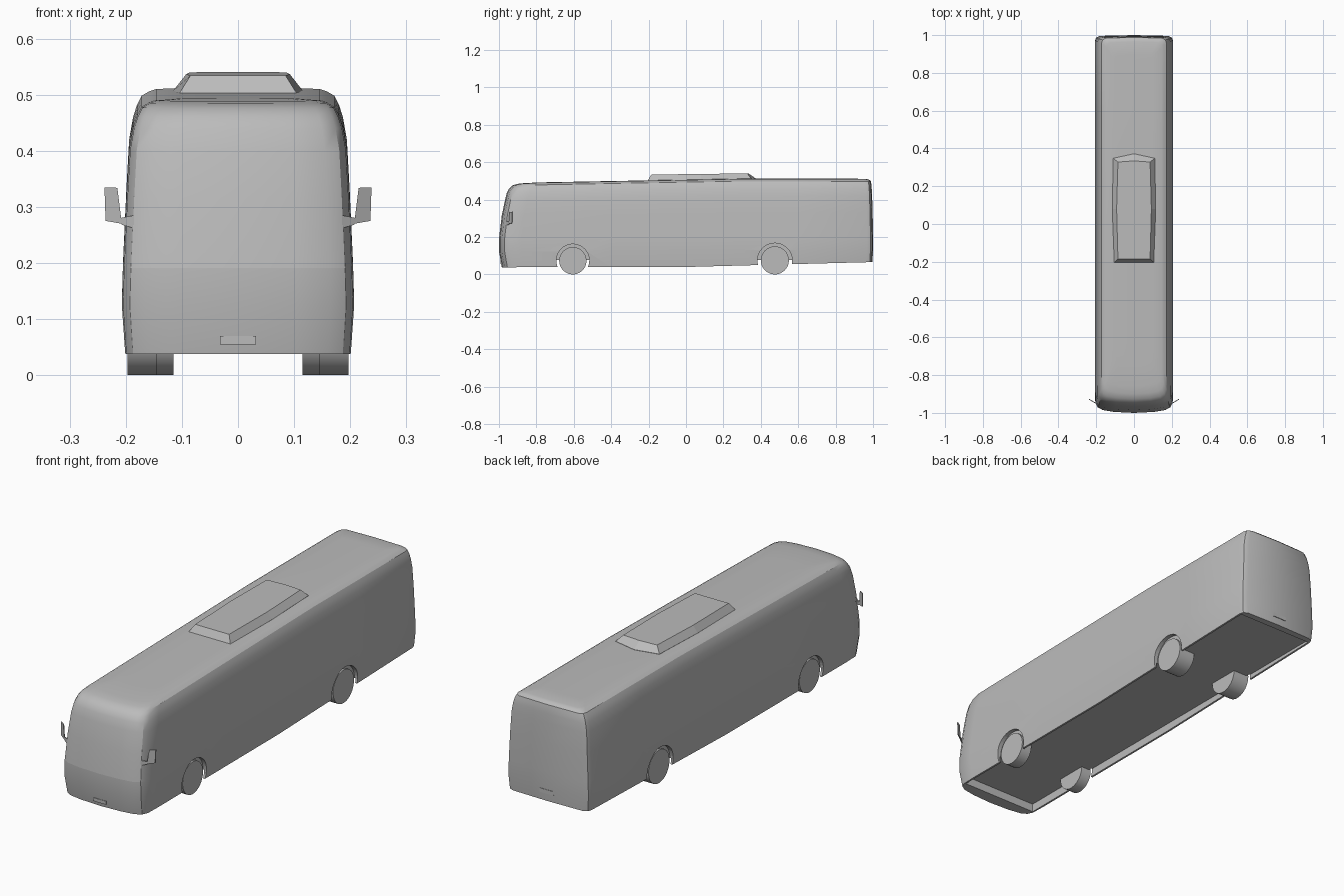
import bpy
import bmesh
import math
from mathutils import Matrix, Vector

default_cube = bpy.data.objects.get("Cube")
if default_cube:
    bpy.data.objects.remove(default_cube, do_unlink=True)

# One plain paint for the whole coach
paint = bpy.data.materials.new("plain_grey")
paint.use_nodes = True
GREY = (0.5, 0.5, 0.5, 1.0)
paint.diffuse_color = GREY
paint.node_tree.nodes["Principled BSDF"].inputs["Base Color"].default_value = GREY


def finish(name, bm):
    """Turn a bmesh into a named, painted object."""
    bmesh.ops.recalc_face_normals(bm, faces=bm.faces)
    mesh = bpy.data.meshes.new(name)
    bm.to_mesh(mesh)
    bm.free()
    mesh.materials.append(paint)
    obj = bpy.data.objects.new(name, mesh)
    bpy.context.collection.objects.link(obj)
    return obj


def smooth(obj, degrees):
    bpy.ops.object.select_all(action="DESELECT")
    obj.select_set(True)
    bpy.context.view_layer.objects.active = obj
    bpy.ops.object.shade_smooth_by_angle(angle=math.radians(degrees))


def box(name, low, high):
    bm = bmesh.new()
    low, high = Vector(low), Vector(high)
    place = Matrix.Translation((low + high) / 2) @ Matrix.Diagonal((*(high - low), 1))
    bmesh.ops.create_cube(bm, size=1, matrix=place)
    return finish(name, bm)


def disc(name, side, inner, outer, y, z, radius):
    """Cylinder lying along x between two distances from the middle."""
    bm = bmesh.new()
    place = Matrix.Translation((side * (inner + outer) / 2, y, z))
    place = place @ Matrix.Rotation(math.pi / 2, 4, "Y")
    bmesh.ops.create_cone(bm, cap_ends=True, segments=40, radius1=radius,
                          radius2=radius, depth=outer - inner, matrix=place)
    return finish(name, bm)


def loft(rings):
    """Skin through rings of equal length, open at both ends."""
    bm = bmesh.new()
    skins = [[bm.verts.new(p) for p in ring] for ring in rings]
    count = len(skins[0])
    for below, above in zip(skins, skins[1:]):
        for i in range(count):
            j = (i + 1) % count
            bm.faces.new((below[i], below[j], above[j], above[i]))
    return bm, skins


def mirrored(half):
    """Complete a half outline whose first and last points lie on x = 0."""
    return half + [(-x, y, z) for x, y, z in reversed(half[1:-1])]


def cap_strips(bm, ring):
    """Fill a mirrored ring with strips running across the vehicle."""
    n = len(ring)
    for i in range(n // 2):
        corners = [ring[i], ring[i + 1], ring[-i - 1], ring[-i % n]]
        bm.faces.new(list(dict.fromkeys(corners)))


# Body shell: height, half width, front end, rear end of each level
levels = [
    (0.04, 0.201, -0.985, 0.997),
    (0.13, 0.207, -1.0, 1.0),
    (0.2, 0.205, -1.0, 1.0),
    (0.33, 0.199, -0.985, 0.998),
    (0.42, 0.194, -0.967, 0.995),
    (0.46, 0.187, -0.957, 0.993),
    (0.482, 0.18, -0.945, 0.991),
    (0.498, 0.172, -0.927, 0.988),
    (0.506, 0.158, -0.9, 0.98),
    (0.51, 0.146, -0.86, 0.965),
    (0.512, 0.1, -0.75, 0.9),
]
nose = [(0, 0), (0.5, 0.005), (0.8, 0.015), (0.93, 0.03), (0.99, 0.055), (1, 0.12)]
tail = [(1, 0.032), (0.97, 0.014), (0.87, 0.004), (0, 0)]


def level_ring(z, width, front, rear):
    plan = [(width * s, front + d) for s, d in nose]
    plan += [(width, y) for y in (-0.4, 0, 0.3, 0.6)]
    plan += [(width * s, rear - d) for s, d in tail]
    half = []
    for x, y in plan:
        height = z * (1 + 0.036 * min(0, y - 0.3))   # roof falls gently to the front
        if z < 0.05:
            height += 0.026 * max(0, y)              # skirt rises to the rear
        half.append((x, y, height))
    return mirrored(half)


bm, skins = loft([level_ring(*level) for level in levels])
cap_strips(bm, skins[0])
cap_strips(bm, skins[-1])
# Crease under the windscreen
sill = set(skins[2])
for edge in bm.edges:
    if all(v in sill and v.co.y < -0.94 for v in edge.verts):
        edge.smooth = False
body = finish("body", bm)

# Underside recess and wheel arches cut from the shell, leaving thin skirts
FRONT_AXLE, REAR_AXLE = -0.605, 0.475
cutters = [box("underside_cutter", (-0.192, -0.925, -0.1), (0.192, 0.965, 0.076))]
for side in (-1, 1):
    for axle, radius in ((FRONT_AXLE, 0.088), (REAR_AXLE, 0.093)):
        cutters.append(disc("arch_cutter", side, 0.187, 0.3, axle, 0.074, radius))
bpy.context.view_layer.objects.active = body
for cutter in cutters:
    cut = body.modifiers.new("cut", "BOOLEAN")
    cut.operation = "DIFFERENCE"
    cut.solver = "EXACT"
    cut.object = cutter
    bpy.ops.object.modifier_apply(modifier=cut.name)
    bpy.data.objects.remove(cutter, do_unlink=True)
smooth(body, 32)

# Wheels: single at the front, wide pair at the rear
for side, label in ((1, "left"), (-1, "right")):
    smooth(disc("front_wheel_" + label, side, 0.145, 0.197, FRONT_AXLE, 0.073, 0.073), 30)
    smooth(disc("rear_wheel_" + label, side, 0.115, 0.197, REAR_AXLE, 0.075, 0.075), 30)

# Roof unit with sloping sides and a pointed rear edge
base = [(0, -0.205), (0.105, -0.205), (0.115, 0.08), (0.11, 0.348), (0, 0.372)]
crown = [(0, -0.185), (0.085, -0.185), (0.092, 0.08), (0.085, 0.328), (0, 0.334)]
bm, skins = loft([
    mirrored([(x, y, 0.49) for x, y in base]),
    mirrored([(x, y, 0.506 + 0.02 * y) for x, y in base]),
    mirrored([(x, y, 0.536 + 0.012 * y) for x, y in crown]),
])
cap_strips(bm, skins[0])
cap_strips(bm, skins[-1])
finish("roof_unit", bm)


def swept_plate(name, outline, side):
    """Thin plate outlined in x and z, angled back towards its outer end."""
    bm, skins = loft([[(side * x, y + 0.6 * (x - 0.2), z) for x, z in outline]
                      for y in (-0.953, -0.948)])
    for ring in skins:
        bm.faces.new(ring)
    return finish(name, bm)


# Door mirrors on short arms
mirror_shape = [(0.207, 0.27), (0.236, 0.275), (0.238, 0.335), (0.215, 0.334)]
arm_shape = [(0.185, 0.262), (0.207, 0.268), (0.211, 0.28), (0.185, 0.285)]
for side, label in ((1, "left"), (-1, "right")):
    swept_plate("mirror_" + label, mirror_shape, side)
    swept_plate("mirror_arm_" + label, arm_shape, side)

# Number plate panels
box("front_plate", (-0.032, -0.992, 0.055), (0.032, -0.986, 0.07))
box("rear_plate", (-0.035, 0.995, 0.1), (0.035, 1.001, 0.118))
